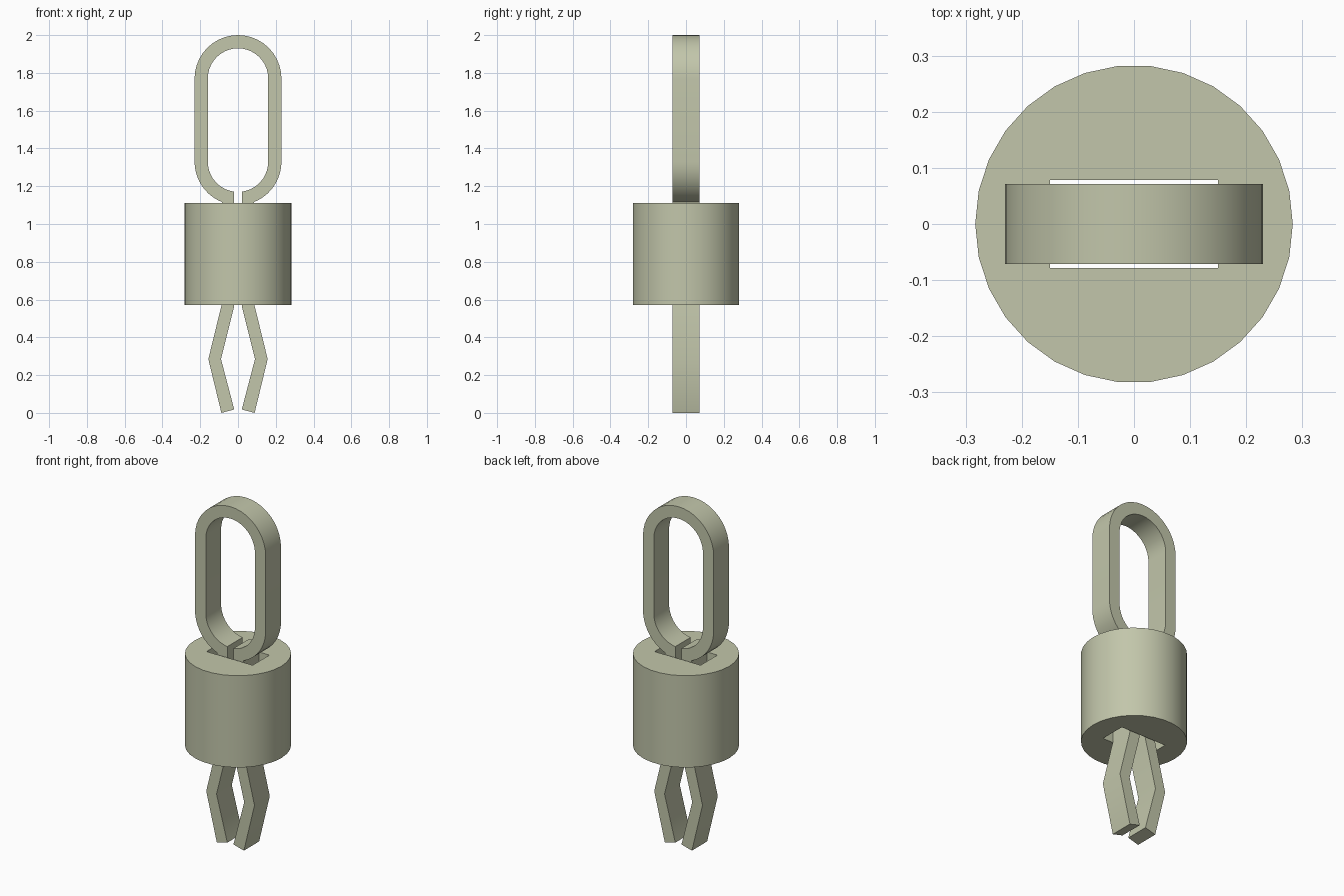
import bpy, bmesh
from math import radians, cos, sin, acos

cube = bpy.data.objects.get("Cube")
if cube:
    bpy.data.objects.remove(cube, do_unlink=True)

# Single khaki colour
khaki = bpy.data.materials.new("khaki")
khaki.use_nodes = True
colour = (0.54, 0.565, 0.405, 1)
khaki.diffuse_color = colour
khaki.node_tree.nodes["Principled BSDF"].inputs["Base Color"].default_value = colour


def apply_modifier(obj, name):
    bpy.ops.object.select_all(action="DESELECT")
    obj.select_set(True)
    bpy.context.view_layer.objects.active = obj
    bpy.ops.object.modifier_apply(modifier=name)


def finish(obj):
    obj.data.materials.clear()
    obj.data.materials.append(khaki)
    bpy.ops.object.select_all(action="DESELECT")
    obj.select_set(True)
    bpy.context.view_layer.objects.active = obj
    bpy.ops.object.shade_smooth_by_angle(angle=radians(30))


# Round collar with a rectangular slot right through it
LOW, HIGH = 0.57, 1.11
MID = (LOW + HIGH) / 2
bpy.ops.mesh.primitive_cylinder_add(vertices=30, radius=0.283, depth=HIGH - LOW,
                                    location=(0, 0, MID), rotation=(0, 0, radians(90)))
collar = bpy.context.object
collar.name = "collar"
collar.rotation_euler.z = radians(6)
bpy.ops.mesh.primitive_cube_add(size=1, location=(0, 0, MID))
cutter = bpy.context.object
cutter.name = "slot_cutter"
cutter.scale = (0.3, 0.156, 1)
cutter.hide_render = True
bpy.context.view_layer.update()
slot = collar.modifiers.new("slot", "BOOLEAN")
slot.object = cutter
slot.operation = "DIFFERENCE"
slot.solver = "EXACT"
apply_modifier(collar, "slot")
bpy.data.objects.remove(cutter, do_unlink=True)
finish(collar)

# Half of the bent strip as (outer, inner) point pairs, from leg tip to loop top
OUTER, INNER, THICK = 0.23, 0.16, 0.071
BOTTOM, TOP = 1.33, 1.77


def arc_point(radius, angle, height):
    return (radius * cos(angle), height + radius * sin(angle))


pairs = [((0.088, 0), (0.02, 0.018)),
         ((0.157, 0.285), (0.09, 0.285)),
         ((0.086, 0.575), (0.02, 0.565))]
start_outer, start_inner = -acos(0.086 / OUTER), -acos(0.02 / INNER)
STEPS = 10
for i in range(STEPS + 1):
    t = 1 - i / STEPS
    pairs.append((arc_point(OUTER, start_outer * t, BOTTOM),
                  arc_point(INNER, start_inner * t, BOTTOM)))
for i in range(STEPS + 1):
    a = radians(90) * i / STEPS
    pairs.append((arc_point(OUTER, a, TOP), arc_point(INNER, a, TOP)))

# Sweep the pairs into a strip of rectangular section
bm = bmesh.new()
rings = []
for (xo, zo), (xi, zi) in pairs:
    rings.append([bm.verts.new(p) for p in ((xo, -THICK, zo), (xo, THICK, zo),
                                            (xi, THICK, zi), (xi, -THICK, zi))])
for a, b in zip(rings, rings[1:]):
    for k in range(4):
        n = (k + 1) % 4
        bm.faces.new((a[k], a[n], b[n], b[k]))
bm.faces.new(rings[0])
bmesh.ops.recalc_face_normals(bm, faces=bm.faces)
# An open strip can be oriented inside out, so check the tip cap
bm.faces.ensure_lookup_table()
if bm.faces[-1].normal.z > 0:
    bmesh.ops.reverse_faces(bm, faces=bm.faces)
mesh = bpy.data.meshes.new("looped_clip")
bm.to_mesh(mesh)
bm.free()
clip = bpy.data.objects.new("looped_clip", mesh)
bpy.context.collection.objects.link(clip)
mirror = clip.modifiers.new("mirror", "MIRROR")
mirror.use_axis[0] = True
mirror.use_clip = True
apply_modifier(clip, "mirror")
finish(clip)
